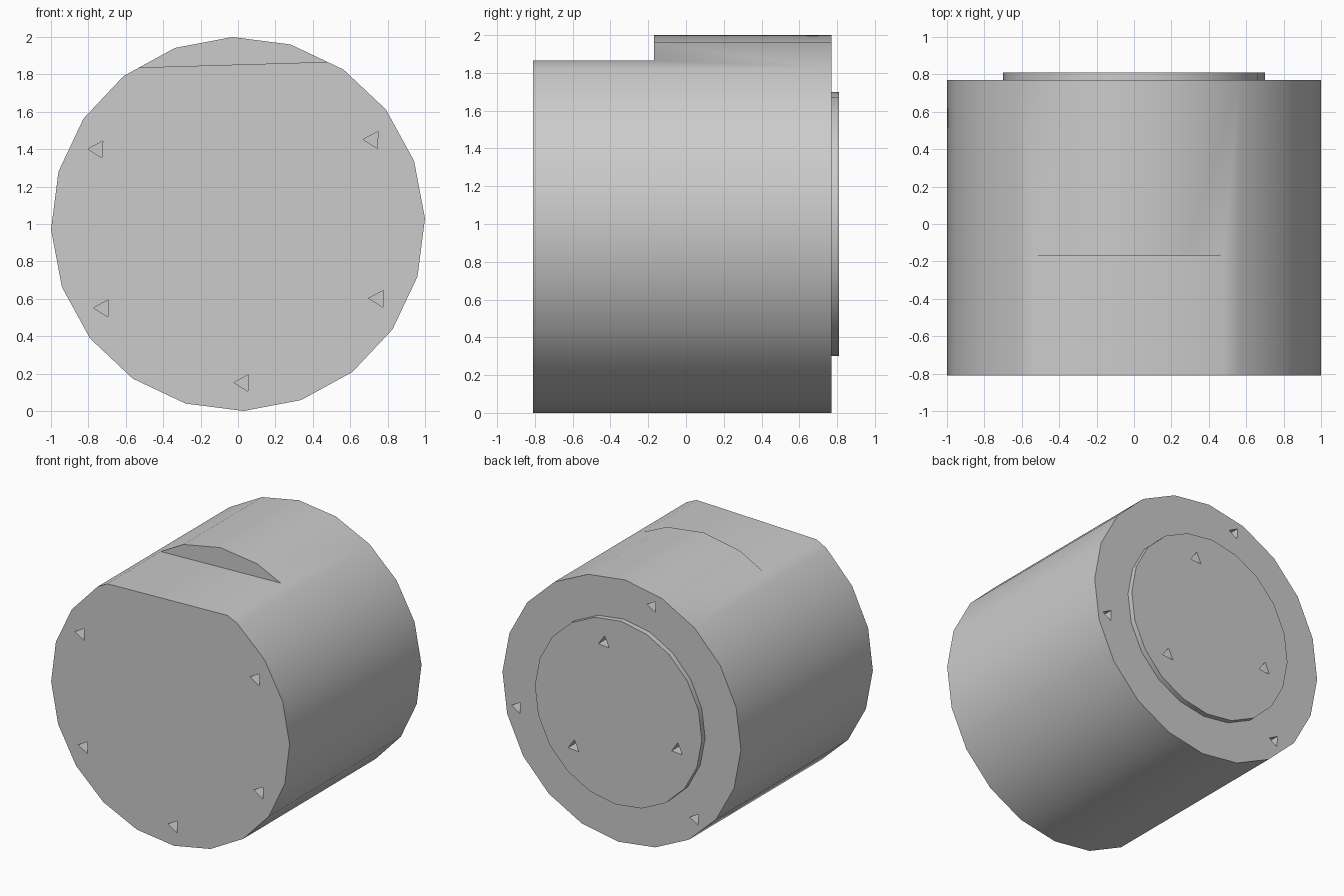
import bpy
import bmesh
from math import cos, sin, radians

if "Cube" in bpy.data.objects:
    bpy.data.objects.remove(bpy.data.objects["Cube"], do_unlink=True)

CENTRE_Z = 1.0
TILT = 1.7          # small roll shared by the rims and the flat
FRONT, BACK, BOSS_BACK = -0.81, 0.77, 0.81

grey = bpy.data.materials.new("light grey")
grey.use_nodes = True
colour = (0.6, 0.6, 0.6, 1)
grey.diffuse_color = colour
grey.node_tree.nodes["Principled BSDF"].inputs["Base Color"].default_value = colour


def polar(radius, degrees):
    a = radians(degrees)
    return radius * cos(a), radius * sin(a)


def prism(name, outline, y0, y1):
    """Extrude an x-z outline, measured from the axis, along y."""
    bm = bmesh.new()
    base = bm.faces.new([bm.verts.new((x, y0, z + CENTRE_Z)) for x, z in outline])
    new = bmesh.ops.extrude_face_region(bm, geom=[base])["geom"]
    bmesh.ops.translate(bm, vec=(0, y1 - y0, 0),
                        verts=[v for v in new if isinstance(v, bmesh.types.BMVert)])
    bmesh.ops.recalc_face_normals(bm, faces=bm.faces)
    mesh = bpy.data.meshes.new(name)
    bm.to_mesh(mesh)
    bm.free()
    mesh.materials.append(grey)
    obj = bpy.data.objects.new(name, mesh)
    bpy.context.collection.objects.link(obj)
    return obj


def ngon(radius, sides, phase, centre=(0, 0)):
    points = [polar(radius, phase + 360 * i / sides) for i in range(sides)]
    return [(x + centre[0], z + centre[1]) for x, z in points]


def combine(target, tool, operation):
    bpy.context.view_layer.objects.active = target
    mod = target.modifiers.new(operation.lower(), "BOOLEAN")
    mod.operation = operation
    mod.solver = "EXACT"
    mod.object = tool
    bpy.ops.object.modifier_apply(modifier=mod.name)
    bpy.data.objects.remove(tool, do_unlink=True)


# Main drum with a round boss on its back
body = prism("drum_body", ngon(1.0, 20, TILT), FRONT, BACK)
boss = prism("rear_boss", ngon(0.70, 20, TILT), BACK - 0.1, BOSS_BACK)
combine(body, boss, "UNION")

# Flat milled across the front part of the top
up, side = polar(1, 90 + TILT), polar(1, TILT)
corners = [(-1, 0.852), (1, 0.852), (1, 1.3), (-1, 1.3)]
flat = [(s * side[0] + h * up[0], s * side[1] + h * up[1]) for s, h in corners]
combine(body, prism("flat_cutter", flat, FRONT - 0.2, -0.17), "DIFFERENCE")


def drill(radius, angles, size, point, y0, y1):
    """Cut a ring of three-sided holes."""
    for angle in angles:
        hole = ngon(size, 3, point, polar(radius, angle))
        combine(body, prism("hole_cutter", hole, y0, y1), "DIFFERENCE")


# Front holes skip the place under the flat
drill(0.85, [92 + 60 * i for i in range(1, 6)], 0.052, 178, FRONT - 0.1, FRONT + 0.2)
# Rim holes and boss holes on the back
drill(0.90, [106.7 + 120 * i for i in range(3)], 0.048, 2, BACK - 0.2, BACK + 0.1)
drill(0.515, [76.5 + 120 * i for i in range(3)], 0.052, 95, BOSS_BACK - 0.2, BOSS_BACK + 0.1)

# Smooth sides with crisp rims
for obj in bpy.context.selected_objects:
    obj.select_set(False)
body.select_set(True)
bpy.context.view_layer.objects.active = body
bpy.ops.object.shade_smooth_by_angle(angle=radians(30))
